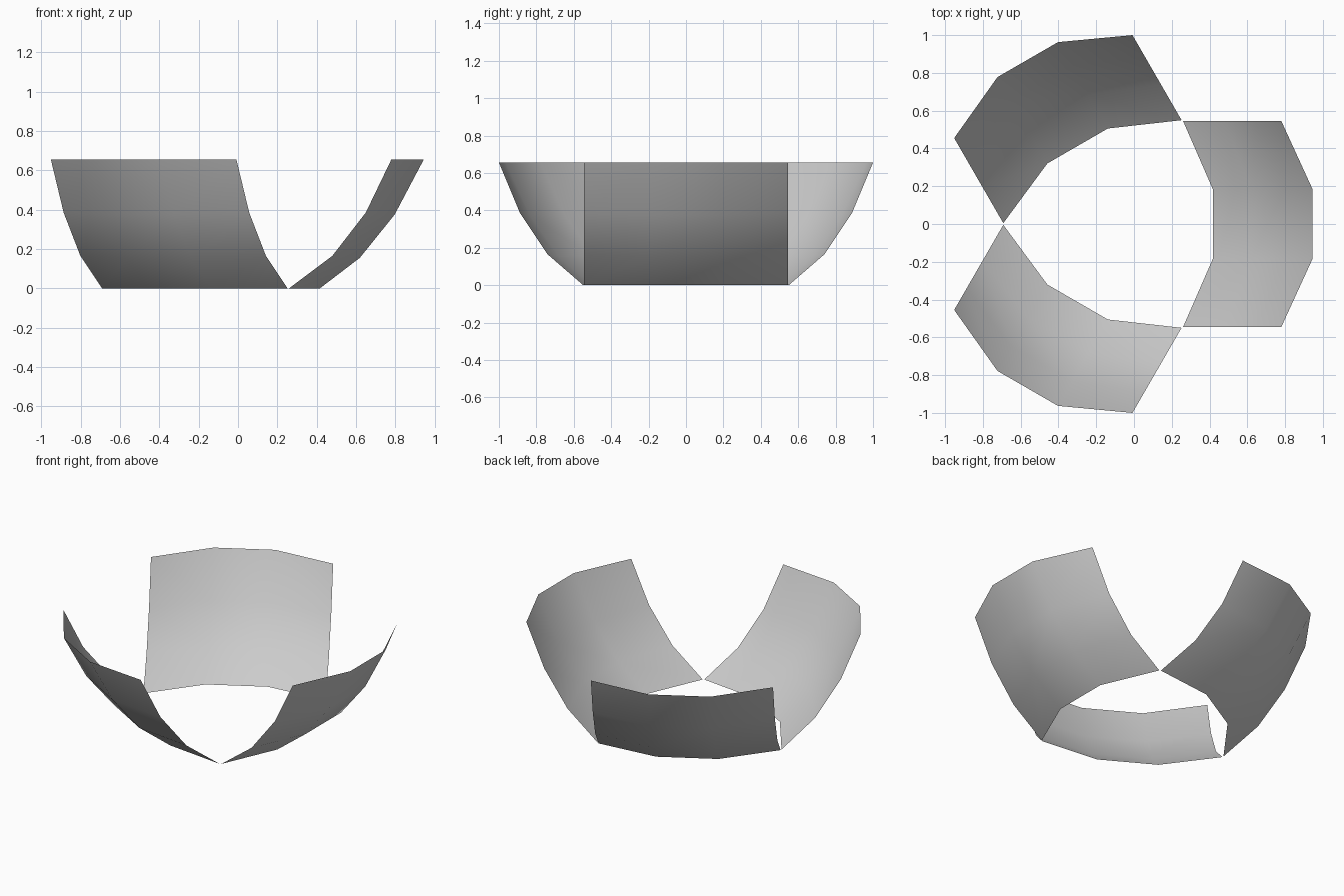
import bpy
import bmesh
from math import radians
from mathutils import Matrix

cube = bpy.data.objects.get("Cube")
if cube:
    bpy.data.objects.remove(cube, do_unlink=True)

# Single grey material
grey = bpy.data.materials.new("light_grey")
grey.use_nodes = True
colour = (0.6, 0.6, 0.6, 1.0)
grey.diffuse_color = colour
grey.node_tree.nodes["Principled BSDF"].inputs["Base Color"].default_value = colour

# Radial profiles (distance from the ring axis, height), bottom to top
AXIS_X = -0.06
EDGE = [(0.32, 0.0), (0.54, 0.165), (0.71, 0.385), (0.84, 0.655)]
MIDDLE = [(0.477, 0.0), (0.68, 0.155), (0.857, 0.375), (1.005, 0.655)]
COLUMNS = [(-0.545, EDGE), (-0.185, MIDDLE), (0.185, MIDDLE), (0.545, EDGE)]


def curved_panel(name, angle):
    """One thin bowl-shaped panel, turned about the ring axis."""
    bm = bmesh.new()
    grid = [[bm.verts.new((r, y, z)) for r, z in profile]
            for y, profile in COLUMNS]
    for left, right in zip(grid, grid[1:]):
        for i in range(len(left) - 1):
            face = bm.faces.new((left[i], right[i], right[i + 1], left[i + 1]))
            face.smooth = True
    turn = Matrix.Translation((AXIS_X, 0, 0)) @ Matrix.Rotation(radians(angle), 4, "Z")
    bm.transform(turn)
    mesh = bpy.data.meshes.new(name)
    bm.to_mesh(mesh)
    bm.free()
    mesh.materials.append(grey)
    bpy.context.collection.objects.link(bpy.data.objects.new(name, mesh))


# Three panels evenly spaced around the ring
for part, turn_angle in (("left_panel", 0), ("back_panel", 120), ("front_panel", 240)):
    curved_panel(part, turn_angle)
